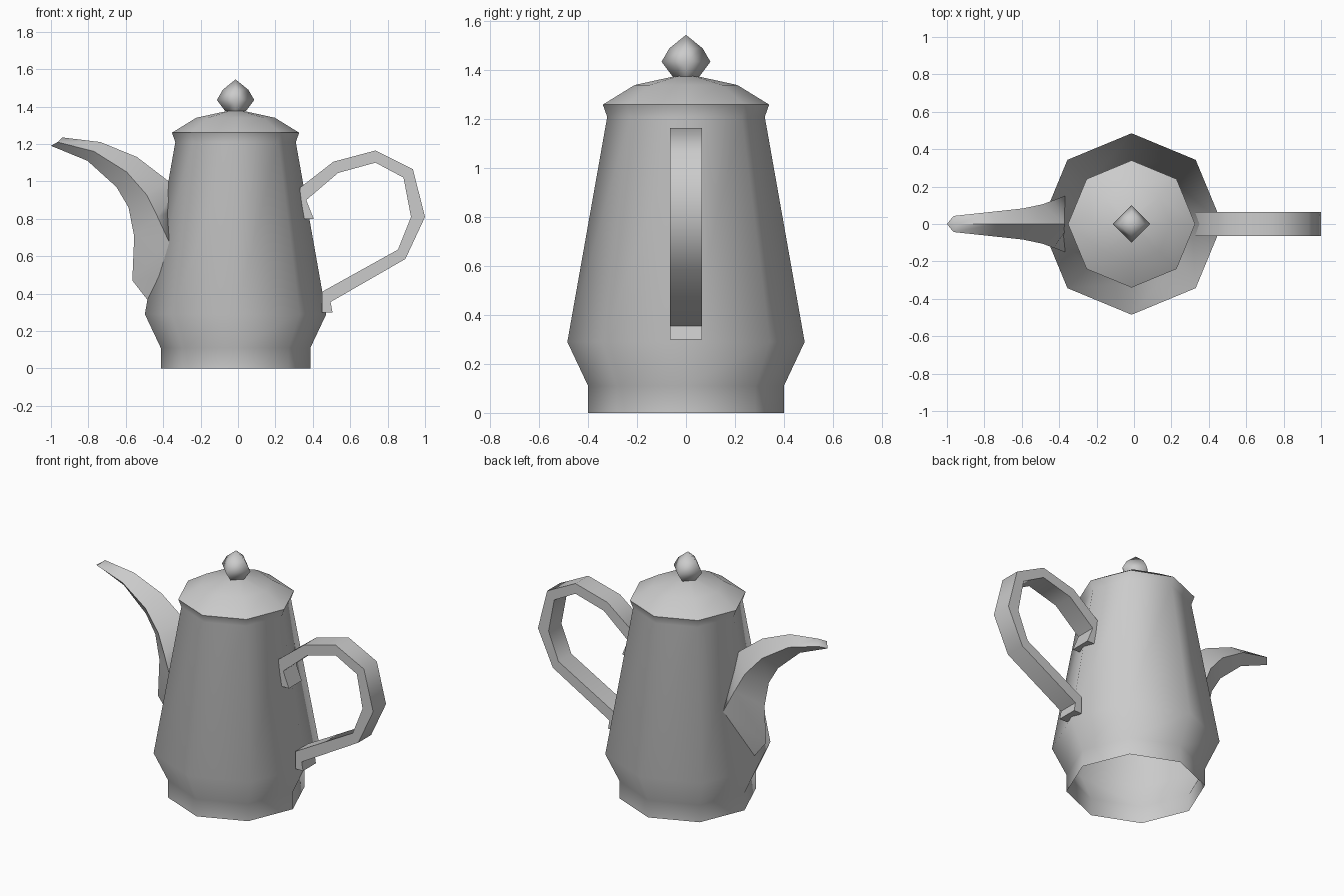
import bpy, bmesh
from math import sin, cos, tau, radians

if "Cube" in bpy.data.objects:
    bpy.data.objects.remove(bpy.data.objects["Cube"])

CX = -0.013  # axis of the pot


def loft(name, rings, angle, cap_start=False, cap_end=False):
    """Skin a list of equal-length closed rings; a one-point ring makes a tip."""
    bm = bmesh.new()
    loops = [[bm.verts.new(p) for p in ring] for ring in rings]
    for a, b in zip(loops, loops[1:]):
        n = len(a)
        for i in range(n):
            j = (i + 1) % n
            if len(b) == 1:
                bm.faces.new((a[i], a[j], b[0]))
            else:
                bm.faces.new((a[i], a[j], b[j], b[i]))
    if cap_start:
        bm.faces.new(loops[0][::-1])
    if cap_end:
        bm.faces.new(loops[-1])
    bmesh.ops.recalc_face_normals(bm, faces=bm.faces)
    mesh = bpy.data.meshes.new(name)
    bm.to_mesh(mesh)
    bm.free()
    ob = bpy.data.objects.new(name, mesh)
    bpy.context.collection.objects.link(ob)
    bpy.ops.object.select_all(action='DESELECT')
    ob.select_set(True)
    bpy.context.view_layer.objects.active = ob
    bpy.ops.object.shade_smooth_by_angle(angle=radians(angle))
    return ob


def turned(profile, sides):
    """Rings of a lathe profile given as (radius, height)."""
    return [[(CX, 0, z)] if r == 0 else
            [(CX + r * cos(tau * i / sides), r * sin(tau * i / sides), z)
             for i in range(sides)] for r, z in profile]


# Eight-sided body, open underneath
loft("pot_body", turned([(0.40, 0), (0.40, 0.11), (0.485, 0.29),
                         (0.322, 1.21), (0.34, 1.26)], 8), 50)

# Domed lid
loft("lid", turned([(0.34, 1.26), (0.21, 1.34), (0.05, 1.375), (0, 1.38)], 8), 50)

# Four-sided knob
loft("lid_knob", turned([(0.055, 1.375), (0.10, 1.435),
                         (0.068, 1.49), (0, 1.545)], 4), 180)

# Spout with diamond section: top point, side point, half width, bottom point
spout = [((-0.94, 1.235), (-0.965, 1.21), 0.043, (-1.0, 1.19)),
         ((-0.735, 1.21), (-0.77, 1.16), 0.064, (-0.805, 1.11)),
         ((-0.54, 1.13), (-0.595, 1.05), 0.083, (-0.65, 0.97)),
         ((-0.37, 1.00), (-0.49, 0.93), 0.105, (-0.585, 0.86)),
         ((-0.34, 0.94), (-0.43, 0.81), 0.127, (-0.555, 0.705)),
         ((-0.33, 0.85), (-0.37, 0.68), 0.15, (-0.565, 0.47)),
         ((-0.33, 0.70), (-0.37, 0.50), 0.13, (-0.44, 0.31))]
loft("spout", [[(t[0], 0, t[1]), (s[0], w, s[1]), (b[0], 0, b[1]), (s[0], -w, s[1])]
               for t, s, w, b in spout], 75, cap_start=True)

# Flat strap handle: outer and inner edge points in the xz plane
handle = [((0.35, 0.80), (0.405, 0.80)),
          ((0.33, 0.965), (0.365, 0.90)),
          ((0.51, 1.105), (0.535, 1.045)),
          ((0.735, 1.165), (0.735, 1.10)),
          ((0.935, 1.065), (0.885, 1.02)),
          ((1.0, 0.81), (0.925, 0.81)),
          ((0.895, 0.585), (0.855, 0.635)),
          ((0.495, 0.355), (0.45, 0.41)),
          ((0.505, 0.30), (0.45, 0.30))]
W = 0.065
loft("handle", [[(o[0], -W, o[1]), (o[0], W, o[1]), (i[0], W, i[1]), (i[0], -W, i[1])]
                for o, i in handle], 60, cap_start=True, cap_end=True)
